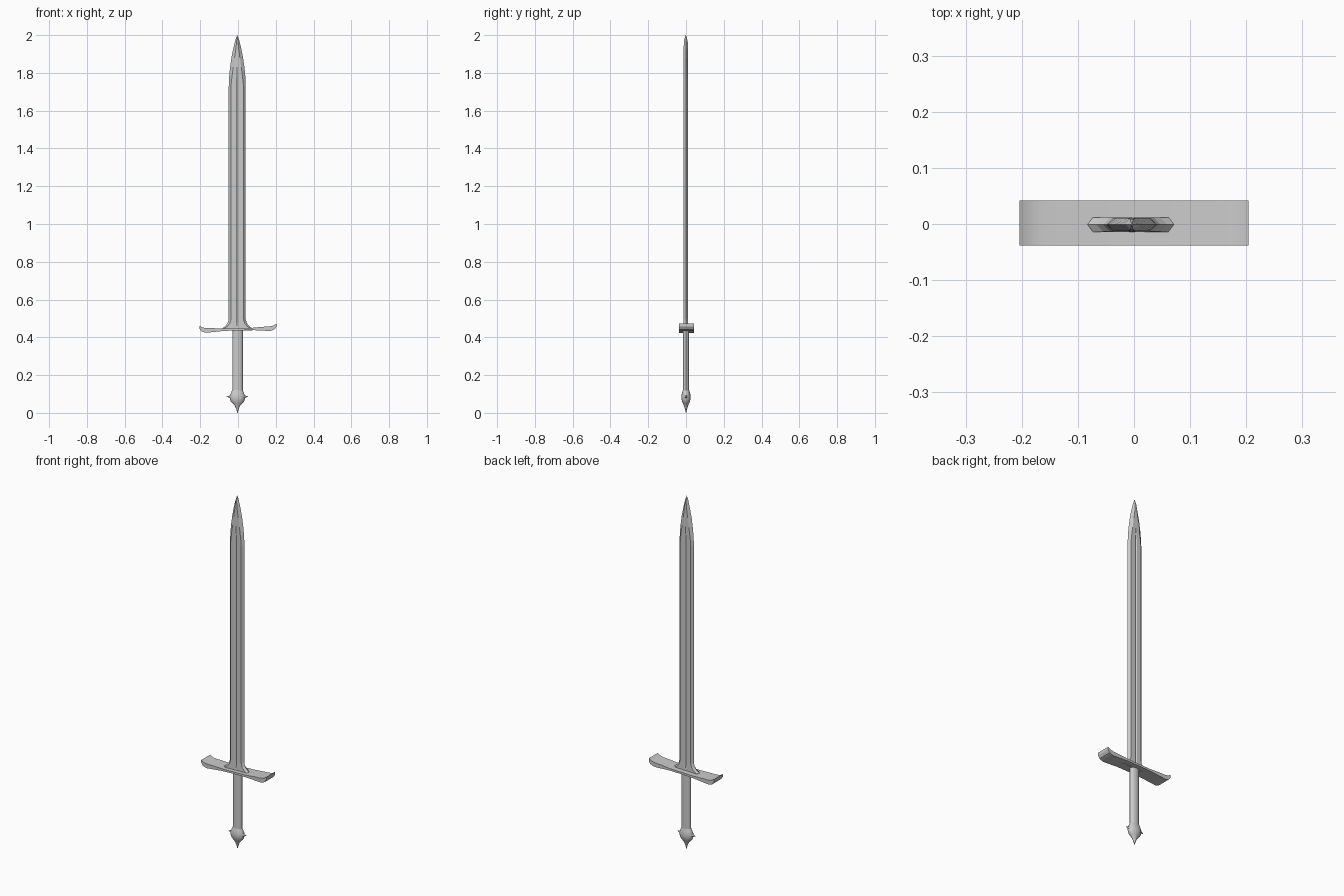
import bpy, bmesh, math
from mathutils import Matrix

if "Cube" in bpy.data.objects:
    bpy.data.objects.remove(bpy.data.objects["Cube"])


def make_object(name, bm, matrix=None):
    bmesh.ops.remove_doubles(bm, verts=bm.verts, dist=1e-5)
    bmesh.ops.recalc_face_normals(bm, faces=bm.faces)
    if matrix:
        bm.transform(matrix)
    mesh = bpy.data.meshes.new(name)
    bm.to_mesh(mesh)
    bm.free()
    ob = bpy.data.objects.new(name, mesh)
    bpy.context.collection.objects.link(ob)
    return ob


def loft(name, rings, matrix=None):
    """Skin a stack of equal-length point rings and cap both ends."""
    bm = bmesh.new()
    rows = [[bm.verts.new(p) for p in r] for r in rings]
    n = len(rows[0])
    for a, b in zip(rows, rows[1:]):
        for i in range(n):
            j = (i + 1) % n
            bm.faces.new((a[i], a[j], b[j], b[i]))
    bm.faces.new(rows[0][::-1])
    bm.faces.new(rows[-1])
    return make_object(name, bm, matrix)


def ellipse(z, rx, ry, n=16):
    return [(rx * math.cos(2 * math.pi * i / n), ry * math.sin(2 * math.pi * i / n), z)
            for i in range(n)]


def smooth(ob, angle=35):
    bpy.ops.object.select_all(action='DESELECT')
    ob.select_set(True)
    bpy.context.view_layer.objects.active = ob
    bpy.ops.object.shade_smooth_by_angle(angle=math.radians(angle))


def blade_section(z, w, flat, t, g, d):
    top = [(-flat, t), (-g, t), (0, t - d), (g, t), (flat, t)]
    pts = [(-w, 0)] + top + [(w, 0)] + [(x, -y) for x, y in reversed(top)]
    return [(x, y, z) for x, y in pts]


# Blade: bevelled hexagonal section, narrow groove, flared root, pointed tip
blade = [  # z, half width, half flat, half thickness, groove half width, groove depth
    (0.435, 0.081, 0.071, 0.0130, 0.006, 0.0),
    (0.447, 0.079, 0.069, 0.0130, 0.006, 0.0),
    (0.460, 0.063, 0.051, 0.0128, 0.006, 0.001),
    (0.475, 0.051, 0.039, 0.0125, 0.006, 0.004),
    (0.495, 0.045, 0.033, 0.0120, 0.006, 0.004),
    (1.730, 0.045, 0.033, 0.0115, 0.006, 0.004),
    (1.780, 0.043, 0.028, 0.0115, 0.005, 0.003),
    (1.830, 0.038, 0.021, 0.0115, 0.003, 0.0),
    (1.880, 0.031, 0.014, 0.0115, 0.002, 0.0),
    (1.930, 0.021, 0.007, 0.0115, 0.001, 0.0),
    (1.970, 0.011, 0.003, 0.0100, 0.0006, 0.0),
    (2.000, 0.0005, 0.0003, 0.0008, 0.0001, 0.0)]
loft("blade", [blade_section(*s) for s in blade], Matrix.Translation((-0.004, -0.001, 0)))

# Crossguard: slightly tilted bar with upturned ends, extruded in depth
half_top = [(0.0, 0.448), (0.07, 0.448), (0.13, 0.452), (0.165, 0.453), (0.187, 0.457), (0.204, 0.467)]
half_bottom = [(0.204, 0.452), (0.194, 0.437), (0.172, 0.429), (0.140, 0.431), (0.08, 0.436), (0.0, 0.437)]
half = half_top + half_bottom
outline = half + [(-x, z) for x, z in reversed(half[1:-1])]
tilted = [(x, z + 0.028 * x) for x, z in outline]
guard = loft("crossguard", [[(x, y, z) for x, z in tilted] for y in (-0.038, 0.042)])
smooth(guard, 30)

# Grip: oval rod
smooth(loft("grip", [ellipse(z, 0.028, 0.017) for z in (0.09, 0.445)],
            Matrix.Translation((-0.002, 0, 0))))

# Pommel: flattened ball drawn down to a spike
pommel = [(0.0, 0.0008, 0.0008), (0.022, 0.007, 0.006), (0.038, 0.014, 0.011),
          (0.050, 0.026, 0.016), (0.060, 0.035, 0.021), (0.075, 0.040, 0.024),
          (0.092, 0.040, 0.024), (0.106, 0.034, 0.021), (0.120, 0.028, 0.017)]
smooth(loft("pommel", [ellipse(*p) for p in pommel], Matrix.Translation((-0.003, 0, 0))), 40)

# Small spikes on both sides of the pommel
for side, label in ((-1, "left"), (1, "right")):
    rings = [ellipse(h, r, r, 8) for h, r in ((0.032, 0.013), (0.041, 0.006), (0.057, 0.0006))]
    smooth(loft(label + "_pommel_spike", rings,
                Matrix.Translation((-0.003, 0, 0.086)) @ Matrix.Rotation(side * math.pi / 2, 4, 'Y')), 40)
